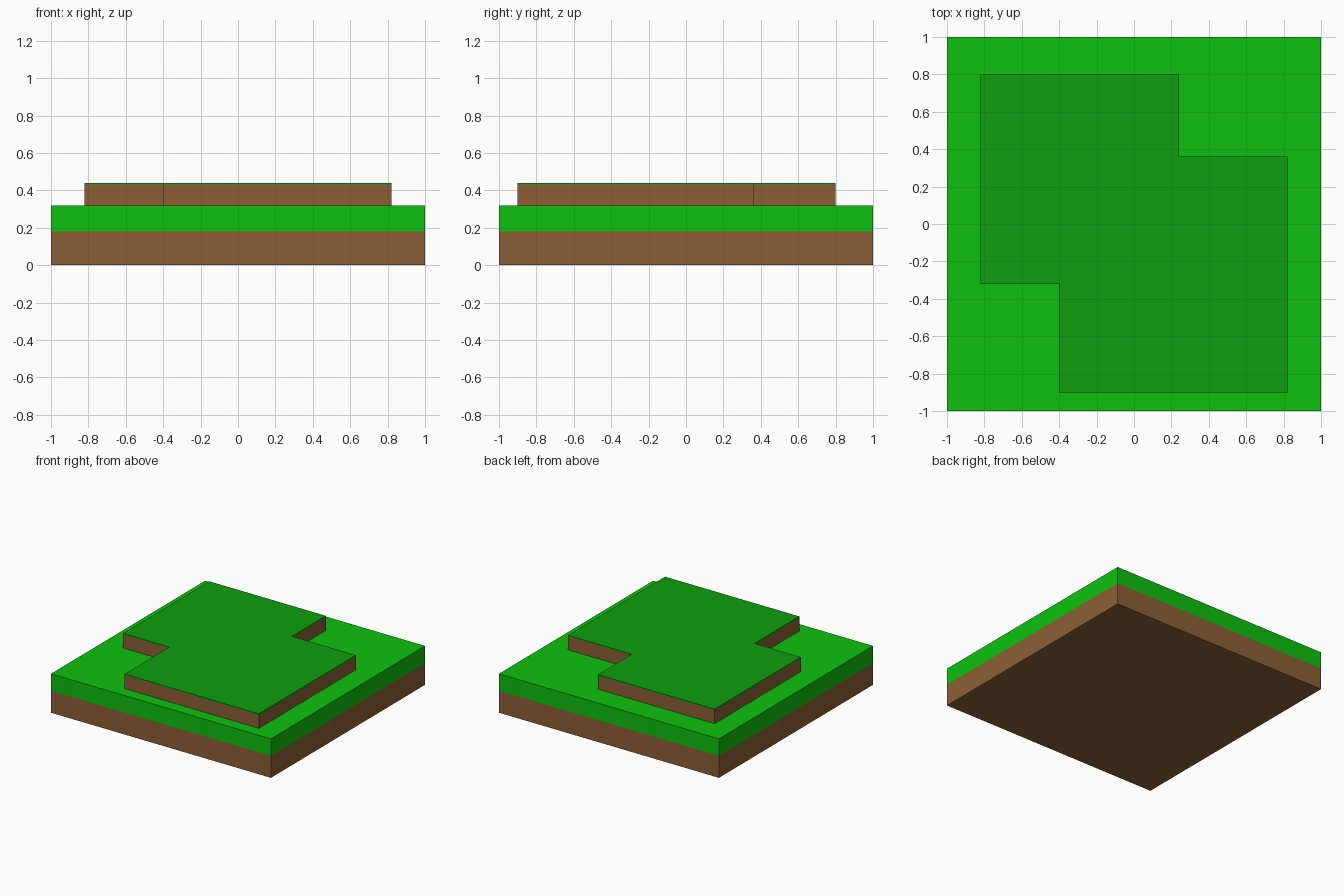
import bpy, bmesh

cube = bpy.data.objects.get("Cube")
if cube:
    bpy.data.objects.remove(cube, do_unlink=True)


def srgb(r, g, b):
    def lin(c):
        c /= 255
        return c / 12.92 if c <= 0.04045 else ((c + 0.055) / 1.055) ** 2.4
    return (lin(r), lin(g), lin(b), 1.0)


def make_material(name, color):
    mat = bpy.data.materials.new(name)
    mat.use_nodes = True
    mat.diffuse_color = color
    mat.node_tree.nodes["Principled BSDF"].inputs["Base Color"].default_value = color
    return mat


soil = make_material("soil brown", srgb(140, 95, 53))
grass = make_material("bright grass", srgb(13, 193, 13))
turf = make_material("dark turf", srgb(14, 160, 14))


def layered_slab(name, outline, bottom, split, top, lower_mat, upper_mat):
    """Extrude an outline in two bands, coloured by height."""
    bm = bmesh.new()
    face = bm.faces.new([bm.verts.new((x, y, bottom)) for x, y in outline])
    face.normal_update()
    cap = face
    for z in (split, top):
        ring = [bm.verts.new((x, y, z)) for x, y in outline]
        below = list(cap.verts)
        for i in range(len(ring)):
            j = (i + 1) % len(ring)
            bm.faces.new((below[i], below[j], ring[j], ring[i]))
        cap_verts = ring
        if z == split:
            # temporary cap carries the ring to the next band
            cap = bm.faces.new(ring)
            middle = cap
    bm.faces.new(cap_verts)
    bmesh.ops.delete(bm, geom=[middle], context='FACES_ONLY')
    bmesh.ops.recalc_face_normals(bm, faces=bm.faces)
    for f in bm.faces:
        f.material_index = int(f.calc_center_median().z > split)
    mesh = bpy.data.meshes.new(name)
    bm.to_mesh(mesh)
    bm.free()
    mesh.materials.append(lower_mat)
    mesh.materials.append(upper_mat)
    obj = bpy.data.objects.new(name, mesh)
    bpy.context.collection.objects.link(obj)
    return obj


# Square ground block: soil below, grass above
square = [(-1, -1), (1, -1), (1, 1), (-1, 1)]
layered_slab("ground_block", square, 0.0, 0.18, 0.32, soil, grass)

# Raised terrace with two notched corners and a thin turf cap
terrace = [(-0.40, -0.90), (0.82, -0.90), (0.82, 0.36), (0.24, 0.36),
           (0.24, 0.80), (-0.82, 0.80), (-0.82, -0.32), (-0.40, -0.32)]
layered_slab("raised_terrace", terrace, 0.32, 0.43, 0.44, soil, turf)
